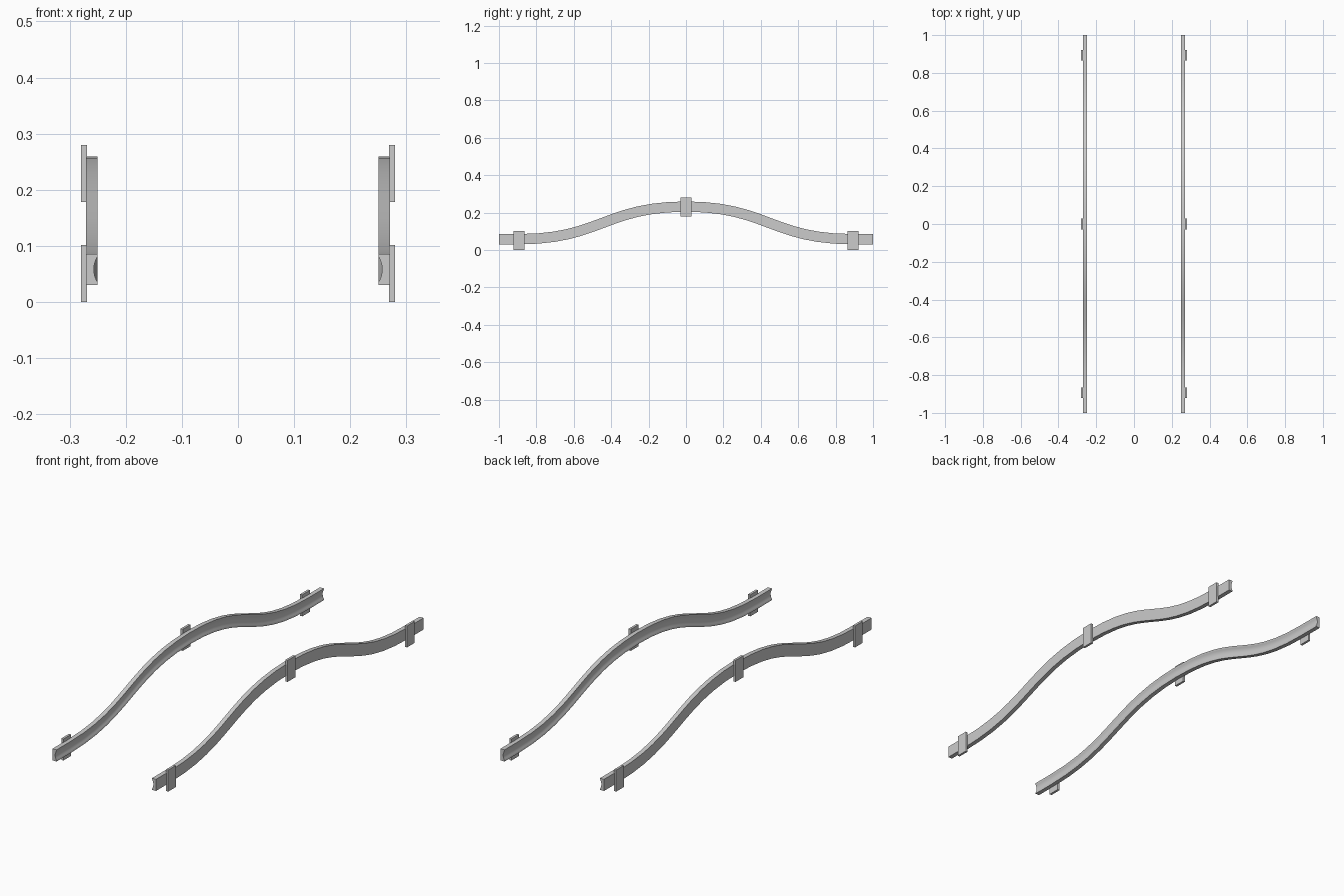
import bpy, bmesh, math
from mathutils import Vector

if "Cube" in bpy.data.objects:
    bpy.data.objects.remove(bpy.data.objects["Cube"])

def finish(name, bm, smooth=False):
    bmesh.ops.recalc_face_normals(bm, faces=bm.faces)
    me = bpy.data.meshes.new(name)
    bm.to_mesh(me)
    bm.free()
    ob = bpy.data.objects.new(name, me)
    bpy.context.collection.objects.link(ob)
    # mirrored copy for the opposite side
    ob.modifiers.new("mirror", 'MIRROR').use_clip = False
    if smooth:
        bpy.ops.object.select_all(action='DESELECT')
        ob.select_set(True)
        bpy.context.view_layer.objects.active = ob
        bpy.ops.object.shade_smooth_by_angle(angle=math.radians(30))
    return ob

# Centre line: level ends joined to a raised middle by an S-curve
Z_END, Z_TOP, Y_BEND, HANDLE, STEPS = 0.058, 0.232, 0.89, 0.43, 12
half = []
for i in range(STEPS + 1):
    t = i / STEPS
    s = 1 - t
    y = 3*s*s*t*HANDLE + 3*s*t*t*(Y_BEND - HANDLE) + t**3*Y_BEND
    z = Z_TOP + (Z_END - Z_TOP) * (3*s*t*t + t**3)
    half.append(Vector((0, y, z)))
half.append(Vector((0, 1.0, Z_END)))
path = [Vector((0, -p.y, p.z)) for p in reversed(half[1:])] + half

# Rail cross-section: flat outside, hollow arc inside
H = 0.0275
profile = [(0.271, -H), (0.271, H), (0.25, H)]
for i in range(9):
    a = -1 + 2 * i / 8
    profile.append((0.25 + 0.007 * (1 - a * a), -a * (H - 0.004)))
profile.append((0.25, -H))

# Rail swept along the centre line
bm = bmesh.new()
rings = []
last = len(path) - 1
for i, p in enumerate(path):
    if i in (0, last):
        d = Vector((0, 1, 0))
    else:
        d = ((path[i+1] - p).normalized() + (p - path[i-1]).normalized()).normalized()
    n = Vector((0, -d.z, d.y))
    rings.append([bm.verts.new(Vector((x, 0, 0)) + p + n * h) for x, h in profile])
k = len(profile)
for a, b in zip(rings, rings[1:]):
    for j in range(k):
        bm.faces.new((a[j], a[(j+1) % k], b[(j+1) % k], b[j]))
bm.faces.new(rings[0])
bm.faces.new(rings[-1])
finish("curved_rail", bm, smooth=True)

# Mounting plates on the outer sides
for name, y, z in (("front_plate", -0.893, 0.051),
                   ("middle_plate", 0, 0.229),
                   ("back_plate", 0.893, 0.051)):
    bm = bmesh.new()
    bmesh.ops.create_cube(bm, size=1)
    bmesh.ops.scale(bm, vec=(0.011, 0.057, 0.102), verts=bm.verts)
    bmesh.ops.translate(bm, vec=(0.2745, y, z), verts=bm.verts)
    finish(name, bm)
